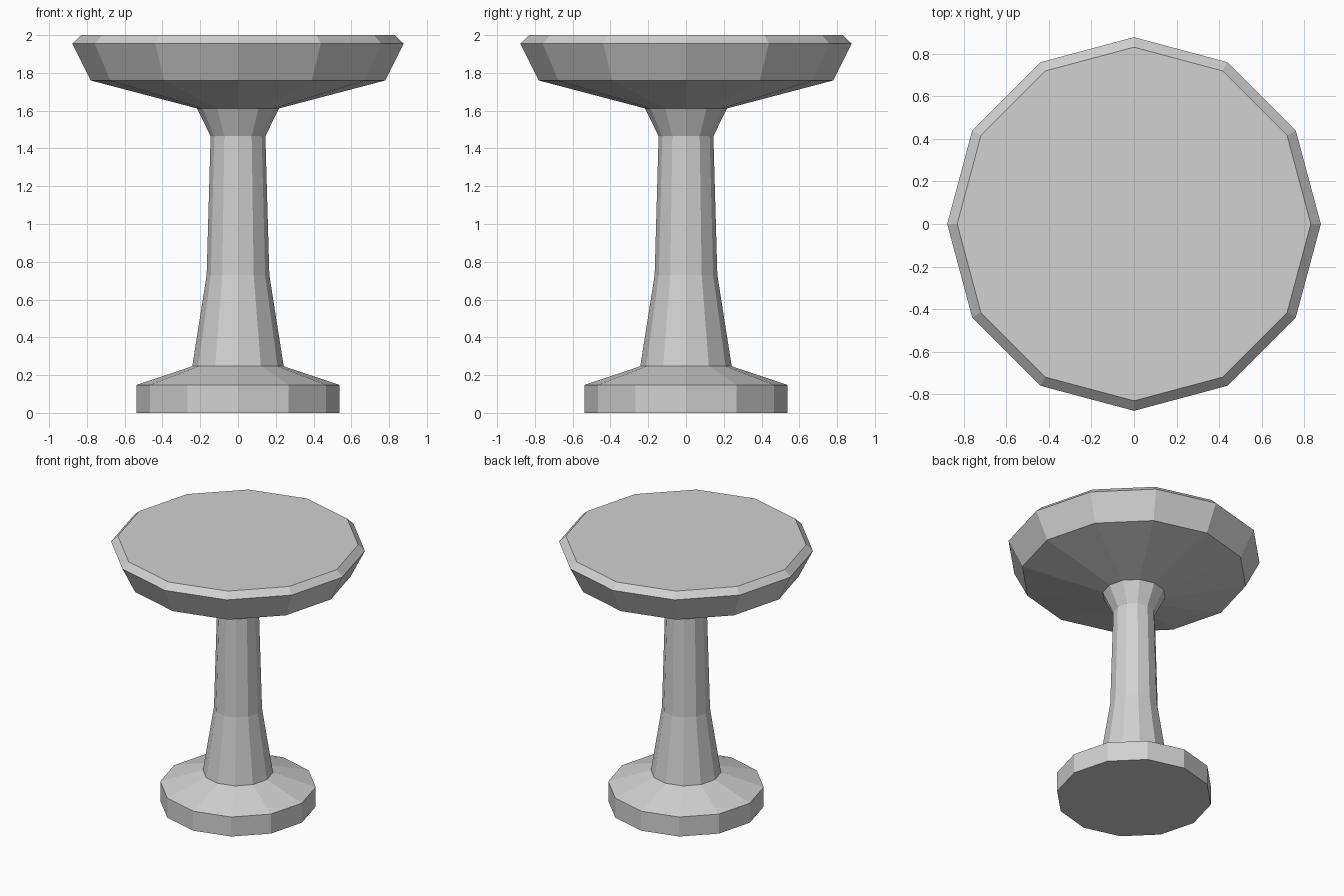
import bpy
import bmesh
from math import cos, sin, tau

SIDES = 12

cube = bpy.data.objects.get("Cube")
if cube:
    bpy.data.objects.remove(cube, do_unlink=True)

# Single plain grey finish
grey = bpy.data.materials.new("light_grey")
grey.use_nodes = True
colour = (0.64, 0.64, 0.64, 1.0)
grey.diffuse_color = colour
grey.node_tree.nodes["Principled BSDF"].inputs["Base Color"].default_value = colour


def turned_part(name, profile, cap_bottom=False, cap_top=False):
    """Spin a (radius, height) profile into a flat-shaded faceted part."""
    bm = bmesh.new()
    rings = []
    for radius, z in profile:
        rings.append([bm.verts.new((radius * cos(tau * i / SIDES),
                                    radius * sin(tau * i / SIDES), z))
                      for i in range(SIDES)])
    for low, high in zip(rings, rings[1:]):
        for i in range(SIDES):
            j = (i + 1) % SIDES
            bm.faces.new((low[i], low[j], high[j], high[i]))
    if cap_bottom:
        bm.faces.new(rings[0][::-1])
    if cap_top:
        bm.faces.new(rings[-1])
    mesh = bpy.data.meshes.new(name)
    bm.to_mesh(mesh)
    bm.free()
    mesh.materials.append(grey)
    obj = bpy.data.objects.new(name, mesh)
    bpy.context.collection.objects.link(obj)
    return obj


# Foot with a sloped shoulder
turned_part("base", [(0.537, 0), (0.537, 0.148), (0.242, 0.247)], cap_bottom=True)

# Tapered stem flaring out under the top
turned_part("column", [(0.242, 0.247), (0.166, 0.73), (0.145, 1.465), (0.217, 1.612)])

# Dished underside, leaning rim, bevelled edge and flat top
turned_part("table_top", [(0.217, 1.612), (0.78, 1.76), (0.877, 1.955), (0.83, 2.0)],
            cap_top=True)
